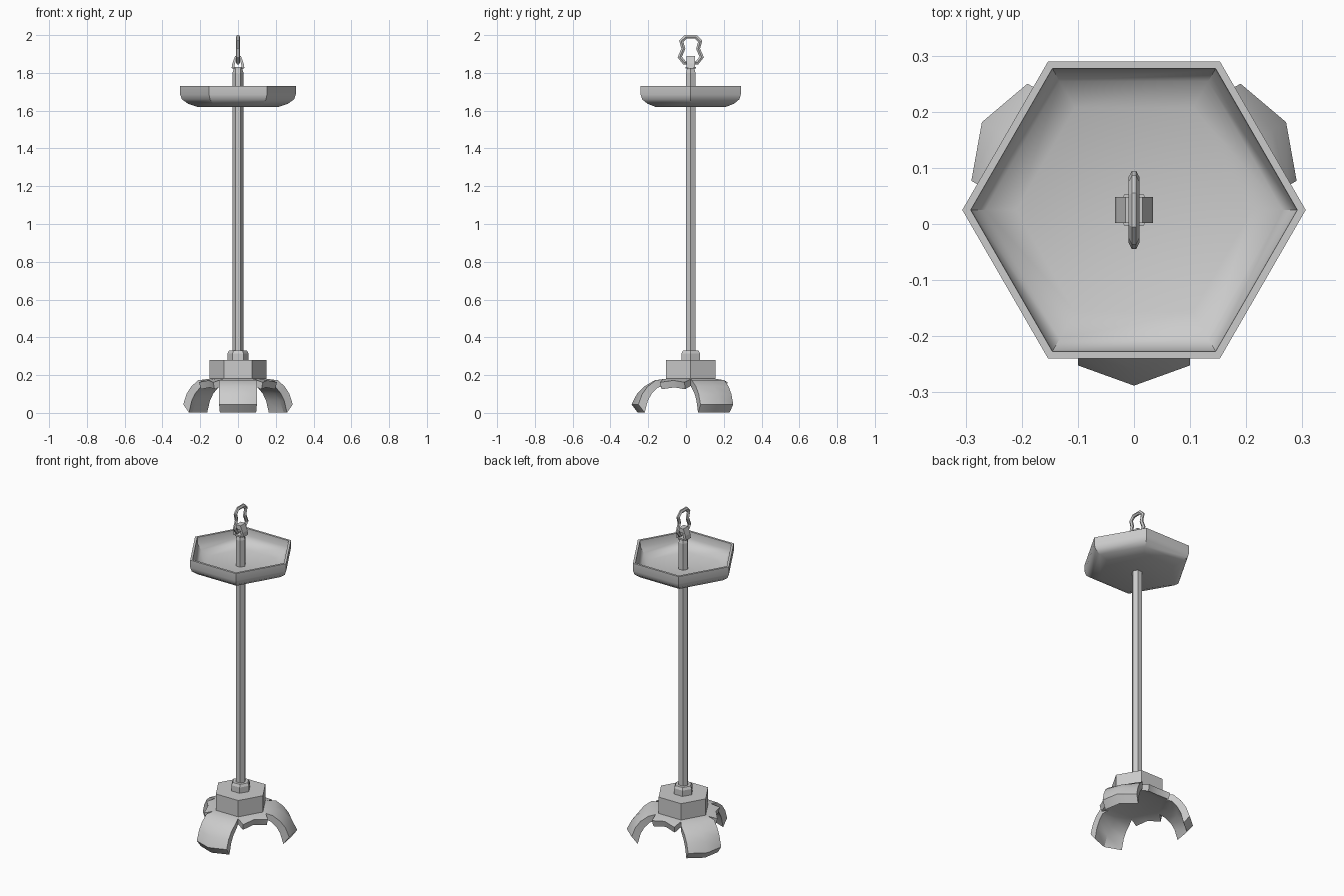
import bpy, bmesh
from math import sin, cos, radians
from mathutils import Vector

if "Cube" in bpy.data.objects:
    bpy.data.objects.remove(bpy.data.objects["Cube"])

CY = 0.025  # the pole axis is slightly behind the origin


def finish(name, bm, smooth=None):
    bmesh.ops.recalc_face_normals(bm, faces=bm.faces)
    me = bpy.data.meshes.new(name)
    bm.to_mesh(me)
    bm.free()
    ob = bpy.data.objects.new(name, me)
    ob.location = (0, CY, 0)
    bpy.context.collection.objects.link(ob)
    if smooth:
        bpy.ops.object.select_all(action='DESELECT')
        ob.select_set(True)
        bpy.context.view_layer.objects.active = ob
        bpy.ops.object.shade_smooth_by_angle(angle=radians(smooth))
    return ob


def hex_lathe(name, profile, smooth=None):
    """Six-sided turned solid from (radius, z) points, capped at both ends."""
    bm = bmesh.new()
    rings = [[bm.verts.new((r * cos(radians(60 * i)), r * sin(radians(60 * i)), z))
              for i in range(6)] for r, z in profile]
    for a, b in zip(rings, rings[1:]):
        for i in range(6):
            j = (i + 1) % 6
            bm.faces.new((a[i], a[j], b[j], b[i]))
    bm.faces.new(rings[0])
    bm.faces.new(rings[-1])
    return finish(name, bm, smooth)


# Pole, collar, hub and tray
hex_lathe("pole", [(0.029, 0.30), (0.029, 1.80), (0.024, 1.818), (0.024, 1.828)])
hex_lathe("collar", [(0.056, 0.27), (0.056, 0.315), (0.048, 0.33)])
hex_lathe("hub", [(0.15, 0.17), (0.15, 0.28)])
hex_lathe("tray", [(0.215, 1.62), (0.265, 1.637), (0.297, 1.66), (0.306, 1.685),
                   (0.306, 1.73), (0.291, 1.73), (0.288, 1.69), (0.265, 1.66),
                   (0.21, 1.64)], 35)

# Three-legged foot: an outer skin and a matching inner skin joined at the rim
bm = bmesh.new()
inner = {}


def add(angle, t, d, z, dd, dz):
    a = radians(angle)
    out = Vector((cos(a), sin(a), 0))
    side = Vector((-sin(a), cos(a), 0))
    v = bm.verts.new(out * d + side * t + Vector((0, 0, z)))
    inner[v] = bm.verts.new(out * (d - dd) + side * t * 0.96 + Vector((0, 0, z - dz)))
    return v


# columns: centre distance, side distance, height, inward and downward thickness
LEG = [(0.19, 0.185, 0.173, 0.008, 0.04), (0.246, 0.228, 0.14, 0.022, 0.037),
       (0.285, 0.257, 0.10, 0.030, 0.035), (0.313, 0.277, 0.045, 0.033, 0.044)]
corner = [add(60 * i, 0, 0.149, 0.181, 0, 0.035) for i in range(6)]
notch = [add(60 * i, 0, 0.168, 0.178, 0.004, 0.035) for i in range(6)]
middle = [add(60 * i + 30, 0, 0.13, 0.181, 0, 0.035) for i in range(6)]
faces = [[v for pair in zip(corner, middle) for v in pair]]
for i in range(6):
    j = (i + 1) % 6
    ang = 60 * i + 30
    if i % 2 == 0:  # leg
        rows = [[add(ang, t, c if t == 0 else s, z, dd, dz) for t in (-0.1, 0, 0.1)]
                for c, s, z, dd, dz in LEG]
    else:           # short web between two legs
        rows = [[add(ang, t, 0.18 if t == 0 else 0.195, 0.172 if t == 0 else 0.162,
                     0.01, 0.037) for t in (-0.075, 0, 0.075)]]
    f = rows[0]
    faces += [(corner[i], notch[i], f[0]), (corner[i], f[0], f[1], middle[i]),
              (middle[i], f[1], f[2], corner[j]), (corner[j], f[2], notch[j])]
    for a, b in zip(rows, rows[1:]):
        for k in (0, 1):
            faces.append((a[k], b[k], b[k + 1], a[k + 1]))
made = [bm.faces.new(f) for f in faces]
rim = [tuple(e.verts) for e in bm.edges if len(e.link_faces) == 1]
for f in faces:
    bm.faces.new([inner[v] for v in reversed(f)])
for a, b in rim:
    bm.faces.new((a, b, inner[b], inner[a]))
finish("tripod_foot", bm, 35)

# Arched bracket on top of the pole, tapering upward
bm = bmesh.new()
half = [(0.034, 1.825), (0.030, 1.85), (0.015, 1.89)]
hole = [(-0.012, 1.865), (-0.018, 1.84), (-0.02, 1.825)]
outline = half + [(-x, z) for x, z in reversed(half)] + \
    [(x, z) for x, z in reversed(hole)] + [(-x, z) for x, z in hole]
ends = [[bm.verts.new((x, y, z)) for x, z in outline] for y in (-0.023, 0.023)]
for e in ends:
    bm.faces.new(e)
for i in range(len(outline)):
    j = (i + 1) % len(outline)
    bm.faces.new((ends[0][i], ends[0][j], ends[1][j], ends[1][i]))
finish("bracket", bm)
hex_lathe("bracket_base", [(0.033, 1.822), (0.033, 1.832)])

# Keyhole-shaped hanging ring: a six-sided bar swept round a closed path
right = [(0.026, 1.991), (0.050, 1.968), (0.039, 1.928), (0.058, 1.884), (0.034, 1.854)]
path = [Vector(p) for p in right] + [Vector((-y, z)) for y, z in reversed(right)]
section = [(0.010, 0.004), (0, 0.010), (-0.010, 0.004),
           (-0.010, -0.004), (0, -0.010), (0.010, -0.004)]
bm = bmesh.new()
rings = []
n = len(path)
for i, p in enumerate(path):
    d1 = (p - path[i - 1]).normalized()
    d2 = (path[(i + 1) % n] - p).normalized()
    tan = (d1 + d2).normalized()
    nor = Vector((-tan.y, tan.x)) / max(0.6, tan.dot(d1))
    rings.append([bm.verts.new((x, p.x + nor.x * o, p.y + nor.y * o)) for o, x in section])
for i in range(n):
    a, b = rings[i], rings[(i + 1) % n]
    for k in range(6):
        m = (k + 1) % 6
        bm.faces.new((a[k], a[m], b[m], b[k]))
finish("hanging_ring", bm)
